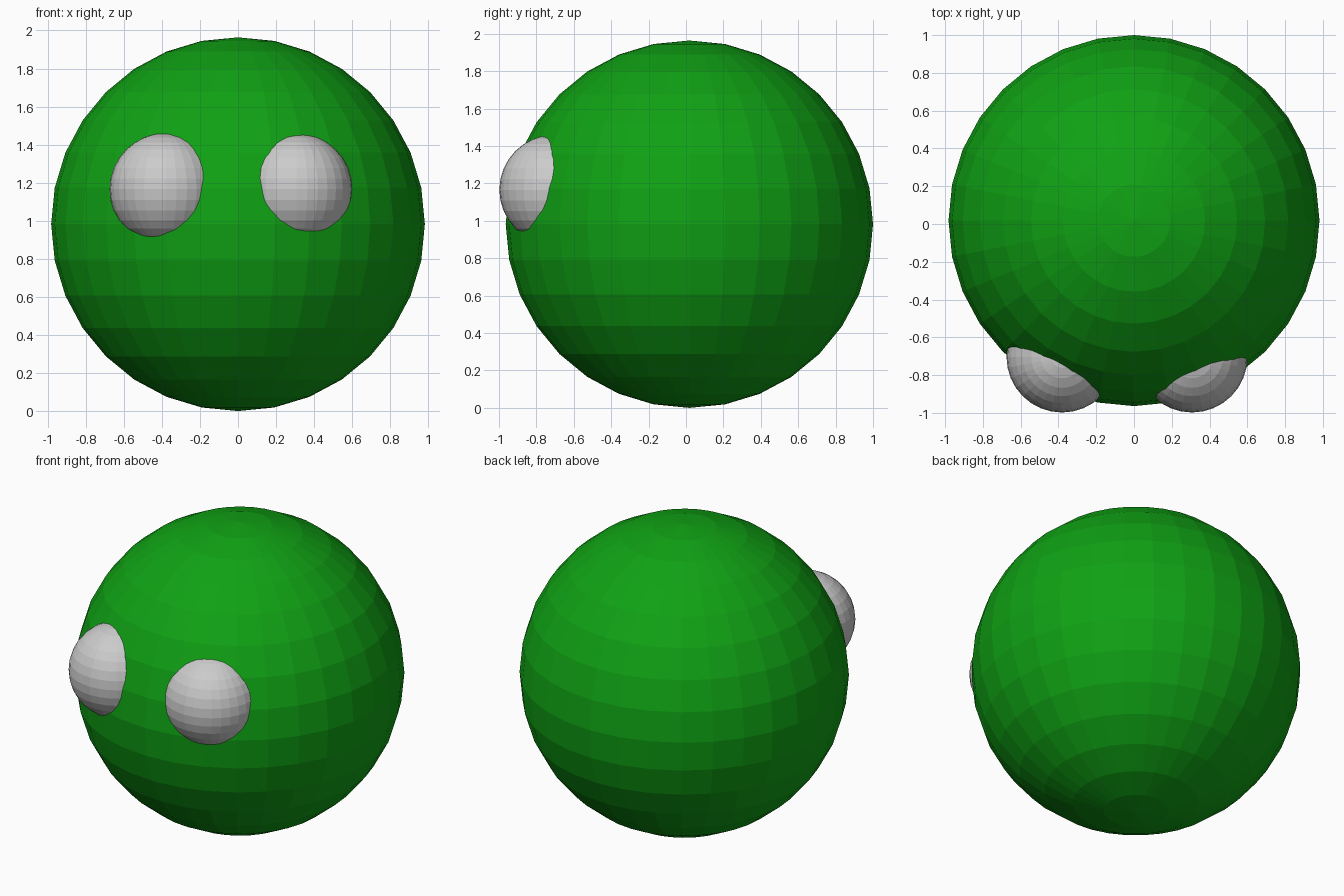
import bpy

if "Cube" in bpy.data.objects:
    bpy.data.objects.remove(bpy.data.objects["Cube"])


def ball(name, radius, centre):
    """Flat-shaded 32 x 16 sphere."""
    bpy.ops.mesh.primitive_uv_sphere_add(segments=32, ring_count=16,
                                         radius=radius, location=centre)
    obj = bpy.context.object
    obj.name = name
    return obj


# Green body
body = ball("body", 0.982, (0, 0.018, 0.982))
green = bpy.data.materials.new("green")
green.diffuse_color = (0.005, 0.36, 0.007, 1)
green.use_nodes = True
green.node_tree.nodes["Principled BSDF"].inputs["Base Color"].default_value = green.diffuse_color
body.data.materials.append(green)

# Grey eyes, partly sunk into the front of the body, slightly uneven
for name, x in (("left_eye", -0.381), ("right_eye", 0.307)):
    ball(name, 0.294, (x, -0.704, 1.166))
